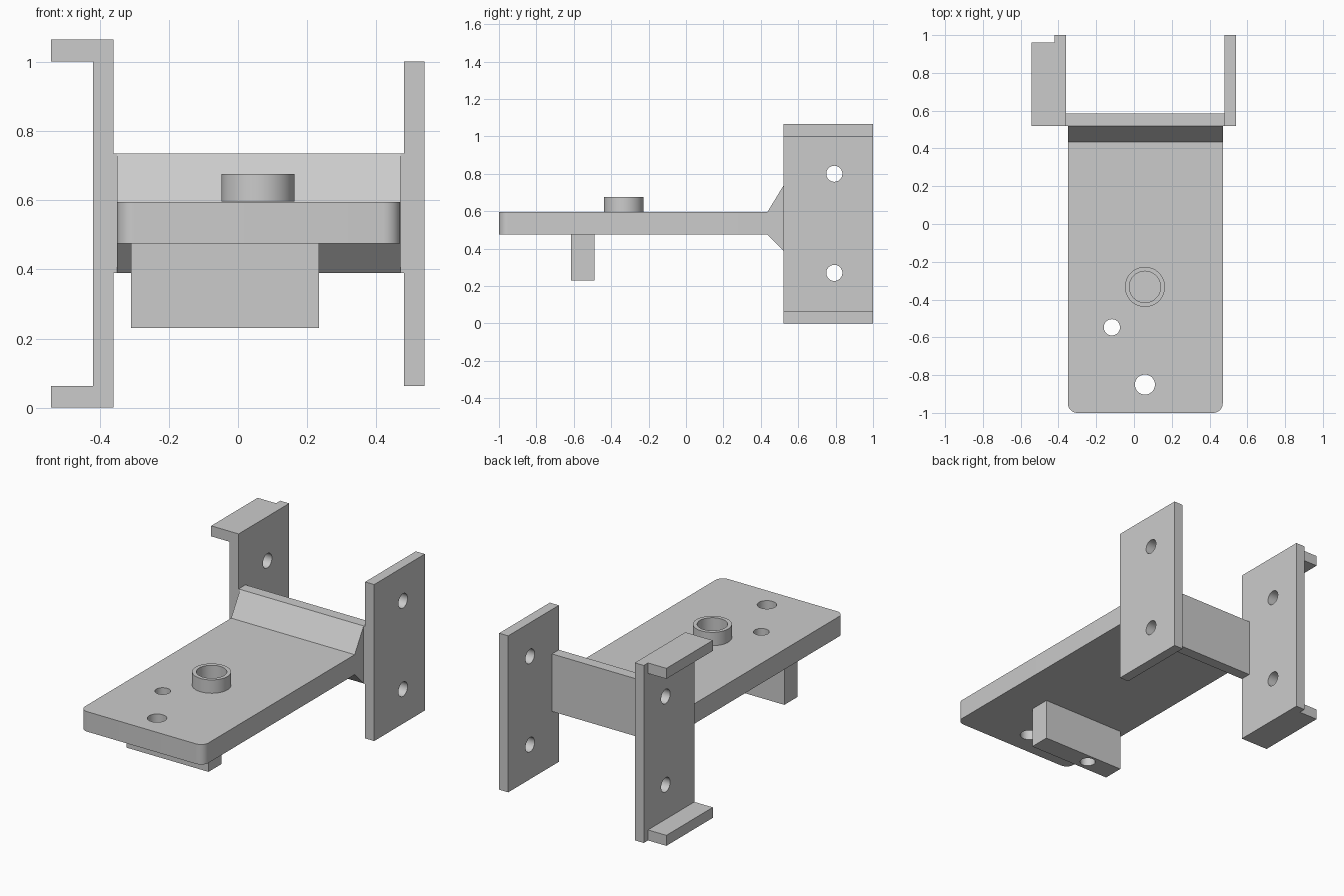
import bpy, bmesh, math
from mathutils import Matrix, Vector

cube = bpy.data.objects.get("Cube")
if cube:
    bpy.data.objects.remove(cube, do_unlink=True)

grey = bpy.data.materials.new("light grey")
grey.use_nodes = True
colour = (0.6, 0.6, 0.6, 1)
grey.diffuse_color = colour
grey.node_tree.nodes["Principled BSDF"].inputs["Base Color"].default_value = colour


def finish(name, bm):
    bmesh.ops.recalc_face_normals(bm, faces=bm.faces)
    mesh = bpy.data.meshes.new(name)
    bm.to_mesh(mesh)
    bm.free()
    obj = bpy.data.objects.new(name, mesh)
    bpy.context.collection.objects.link(obj)
    mesh.materials.append(grey)
    return obj


def extrude(name, profile, to_3d, start, end, round_edges=None, radius=0.05):
    """Extrude a 2D profile; to_3d(a, b, t) places points along the extrusion."""
    bm = bmesh.new()
    face = bm.faces.new([bm.verts.new(to_3d(a, b, start)) for a, b in profile])
    depth = Vector(to_3d(0, 0, end)) - Vector(to_3d(0, 0, start))
    new = bmesh.ops.extrude_face_region(bm, geom=[face], use_keep_orig=True)["geom"]
    bmesh.ops.translate(bm, vec=depth, verts=[v for v in new if isinstance(v, bmesh.types.BMVert)])
    bmesh.ops.recalc_face_normals(bm, faces=bm.faces)
    if round_edges:
        edges = [e for e in bm.edges if round_edges(e)]
        bmesh.ops.bevel(bm, geom=edges, offset=radius, segments=8, profile=0.5, affect='EDGES')
    return finish(name, bm)


def box(name, x, y, z):
    rect = [(x[0], y[0]), (x[1], y[0]), (x[1], y[1]), (x[0], y[1])]
    return extrude(name, rect, lambda a, b, t: (a, b, t), *z)


def drill(obj, centre, radius, axis):
    """Cut a round through-hole along the given axis."""
    bm = bmesh.new()
    turn = Matrix.Rotation(math.pi / 2, 4, 'Y') if axis == 'X' else Matrix()
    bmesh.ops.create_cone(bm, cap_ends=True, segments=40, radius1=radius, radius2=radius,
                          depth=3, matrix=Matrix.Translation(centre) @ turn)
    cutter = finish("hole_cutter", bm)
    cutter.hide_render = True
    mod = obj.modifiers.new("hole", 'BOOLEAN')
    mod.operation, mod.solver, mod.object = 'DIFFERENCE', 'EXACT', cutter
    bpy.context.view_layer.objects.active = obj
    bpy.ops.object.modifier_apply(modifier=mod.name)
    bpy.data.objects.remove(cutter, do_unlink=True)


# Shelf with flared root and rounded front corners
shelf_profile = [(-1, 0.475), (0.435, 0.475), (0.52, 0.39), (0.52, 0.735), (0.435, 0.595), (-1, 0.595)]
shelf = extrude("shelf", shelf_profile, lambda a, b, t: (t, a, b), -0.35, 0.47,
                lambda e: all(v.co.y < -0.99 for v in e.verts)
                and abs(e.verts[0].co.x - e.verts[1].co.x) < 0.01)

# Block under the shelf
block = box("lower_block", (-0.31, 0.235), (-0.615, -0.49), (0.23, 0.475))

# Web joining the side plates
web = box("cross_web", (-0.36, 0.48), (0.52, 0.585), (0.39, 0.735))

# Side plates and the right plate's outward lips
right_plate = box("right_plate", (-0.42, -0.36), (0.52, 1), (0, 1.065))
left_plate = box("left_plate", (0.48, 0.54), (0.52, 1), (0.063, 1.002))
lips = [box(n + "_lip", (-0.542, -0.42), (0.52, 0.96), z)
        for n, z in (("lower", (0, 0.063)), ("upper", (1.002, 1.065)))]

# Screw holes
for plate in (right_plate, left_plate):
    for z in (0.27, 0.8):
        drill(plate, (0, 0.793, z), 0.043, 'X')
for part in (shelf, block):
    drill(part, (-0.117, -0.547, 0.5), 0.043, 'Z')
drill(shelf, (0.058, -0.85, 0.5), 0.053, 'Z')

# Hollow boss on the shelf
bm = bmesh.new()
bmesh.ops.create_cone(bm, cap_ends=True, segments=48, radius1=0.106, radius2=0.106, depth=0.08,
                      matrix=Matrix.Translation((0.058, -0.333, 0.636)))
boss = finish("ring_boss", bm)
drill(boss, (0.058, -0.333, 0.636), 0.083, 'Z')

# Smooth the curved walls, keep edges crisp
bpy.ops.object.select_all(action='DESELECT')
for obj in (shelf, block, right_plate, left_plate, boss):
    obj.select_set(True)
bpy.context.view_layer.objects.active = shelf
bpy.ops.object.shade_smooth_by_angle(angle=math.radians(30))
